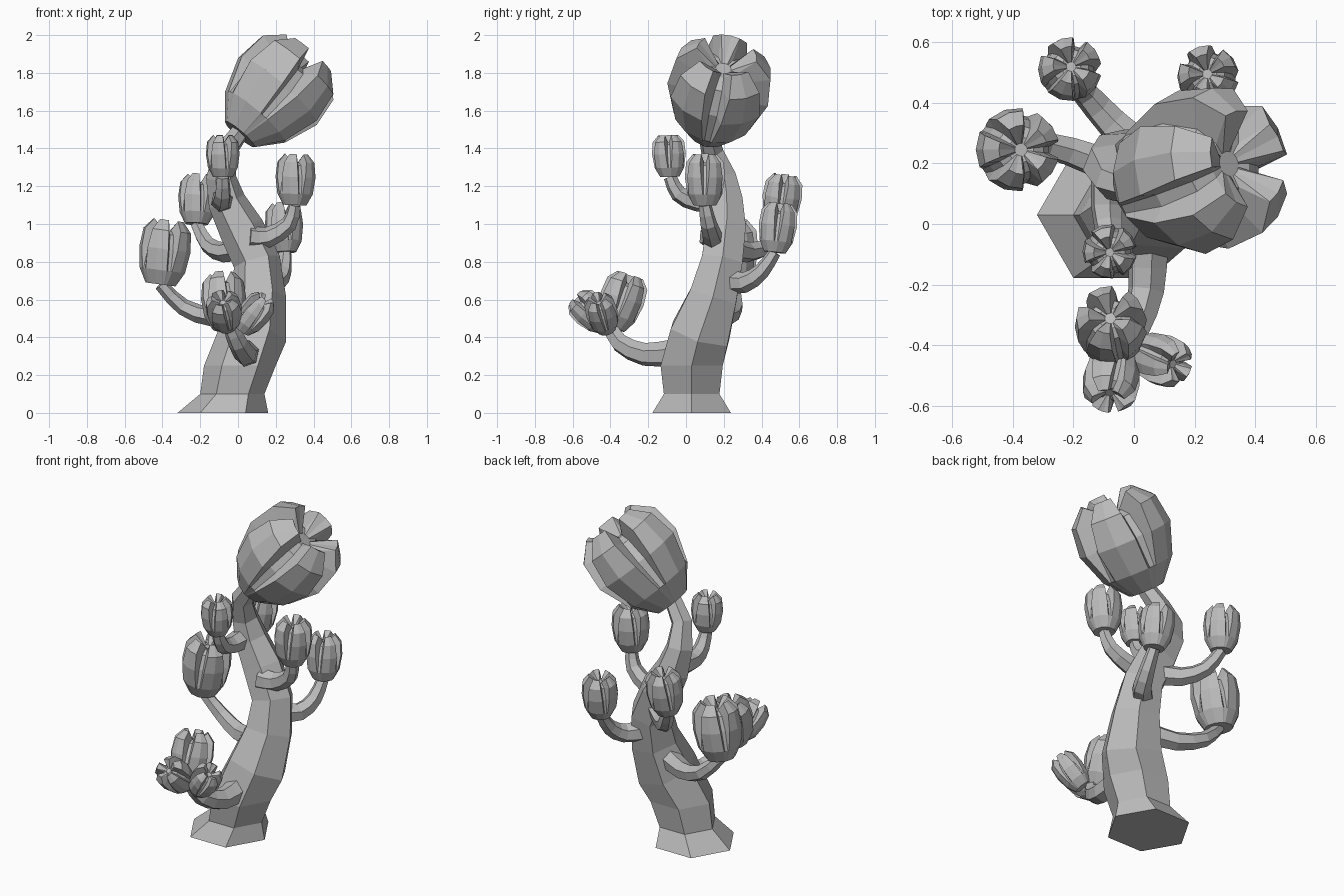
import bpy, bmesh, math
from mathutils import Vector

cube = bpy.data.objects.get("Cube")
if cube:
    bpy.data.objects.remove(cube, do_unlink=True)

GREY = (0.5, 0.5, 0.5, 1)
mat = bpy.data.materials.new("plain grey")
mat.use_nodes = True
mat.diffuse_color = GREY
mat.node_tree.nodes["Principled BSDF"].inputs["Base Color"].default_value = GREY


def skin(name, rings):
    """Join equal rings of points into a closed, flat-shaded mesh."""
    bm = bmesh.new()
    loops = [[bm.verts.new(p) for p in ring] for ring in rings]
    n = len(loops[0])
    for a, b in zip(loops, loops[1:]):
        for i in range(n):
            j = (i + 1) % n
            bm.faces.new((a[i], a[j], b[j], b[i]))
    bm.faces.new(loops[0][::-1])
    bm.faces.new(loops[-1])
    bmesh.ops.recalc_face_normals(bm, faces=bm.faces)
    mesh = bpy.data.meshes.new(name)
    bm.to_mesh(mesh)
    bm.free()
    mesh.materials.append(mat)
    obj = bpy.data.objects.new(name, mesh)
    bpy.context.collection.objects.link(obj)


def across(axis, hint):
    """Two unit directions square to the axis, the first near the hint."""
    u = (hint - axis * hint.dot(axis)).normalized()
    return u, axis.cross(u)


def tube(name, path, radii, level=0, sides=6):
    """Tapered tube along a path; the first few rings can be kept level."""
    pts = [Vector(p) for p in path]
    u = Vector((1, 0, 0)) if level else Vector((0.2, 0.1, 1))
    rings = []
    for k, p in enumerate(pts):
        t = (pts[min(k + 1, len(pts) - 1)] - pts[max(k - 1, 0)]).normalized()
        if k < level:
            t = Vector((0, 0, 1))
        u, v = across(t, u)
        turns = [math.tau * i / sides for i in range(sides)]
        rings.append([p + (u * math.cos(a) + v * math.sin(a)) * radii[k] for a in turns])
    skin(name, rings)


def stem(name, path, thick, thin):
    """Curved branch through four control points."""
    c = [Vector(p) for p in path]
    c = [c[0] * 2 - c[1]] + c + [c[-1] * 2 - c[-2]]
    pts = []
    for a, b, d, e in zip(c, c[1:], c[2:], c[3:]):
        for t in (0, 0.5):
            pts.append(b + (d - a) * t / 2 + (a * 2 - b * 5 + d * 4 - e) * t * t / 2
                       + (b * 3 - a - d * 3 + e) * t ** 3 / 2)
    pts.append(c[-2])
    n = len(pts) - 1
    tube(name, pts, [thick + (thin - thick) * i / n for i in range(n + 1)])


# height, radius, groove radius, groove height, petal half angle, groove floor half angle
BUD = [(0, 0.58, 0.58, 0, 31, 3), (0.22, 0.88, 0.86, 0.22, 29, 4), (0.55, 1, 0.76, 0.55, 25, 6),
       (0.84, 0.93, 0.56, 0.78, 21, 7), (1, 0.59, 0.3, 0.84, 18, 8), (0.83, 0.15, 0.15, 0.83, 20, 8)]


def bud(name, base, tip, radius, lower=(0.58, 0.88)):
    """Closed flower of five petals with grooves between and a hollow top."""
    base, tip = Vector(base), Vector(tip)
    axis = tip - base
    u, v = across(axis.normalized(), Vector((1, 0, 0)))
    rings = []
    for k, (h, r, groove_r, groove_h, half, floor) in enumerate(BUD):
        if k < 2:
            r, groove_r = lower[k], lower[k] * groove_r / r
        ring = []
        for petal in range(5):
            mid = 36 + 72 * petal
            for turn, rr, hh in ((floor - 36, groove_r, groove_h), (-half, r, h), (0, r, h),
                                 (half, r, h), (36 - floor, groove_r, groove_h)):
                a = math.radians(mid + turn)
                ring.append(base + axis * hh + (u * math.cos(a) + v * math.sin(a)) * rr * radius)
        rings.append(ring)
    skin(name, rings)


# Trunk with a flared foot
TRUNK = [(-.08, .03, 0, .24), (-.03, .03, .1, .17), (.01, .03, .25, .19), (.08, .075, .42, .18),
         (.11, .145, .62, .145), (.1, .19, .8, .125), (.02, .21, .97, .12), (-.06, .21, 1.12, .1),
         (-.09, .19, 1.25, .08), (-.07, .14, 1.38, .062), (.02, .11, 1.5, .05)]
tube("trunk", [s[:3] for s in TRUNK], [s[3] for s in TRUNK], level=3)

# Large crowning bud
bud("crown_bud", (.01, .12, 1.475), (.375, .215, 1.895), .275, lower=(0.38, 0.76))

# Side branches, each ending in one bud: path, bud tip, bud radius
BRANCHES = {
    "left_branch": ([(.06, .13, .93), (.16, .14, .93), (.27, .12, 1.0), (.3, .1, 1.1)], (.31, .1, 1.37), .107),
    "back_left_branch": ([(.12, .22, .7), (.2, .31, .69), (.24, .4, .75), (.25, .47, .85)], (.24, .5, 1.11), .102),
    "back_right_branch": ([(.05, .22, .88), (-.07, .33, .85), (-.16, .43, .89), (-.22, .49, 1.0)], (-.205, .525, 1.26), .105),
    "right_branch": ([(.04, .14, .54), (-.13, .21, .51), (-.29, .26, .56), (-.41, .245, .68)], (-.365, .245, 1.02), .138),
    "front_branch": ([(-.08, .19, 1.13), (-.09, .06, 1.12), (-.08, -.04, 1.16), (-.08, -.085, 1.25)], (-.08, -.095, 1.47), .09),
}
for name, (path, tip, radius) in BRANCHES.items():
    stem(name, path, .065, .034)
    bud(name.replace("branch", "bud"), path[-1], tip, radius)

# Low front branch carrying a cluster of three buds
stem("low_front_branch", [(.045, -.06, .32), (.04, -.22, .31), (.0, -.35, .37), (-.04, -.4, .46)], .072, .042)
bud("cluster_tall_bud", (-.07, -.39, .45), (-.08, -.295, .73), .12)
bud("cluster_front_bud", (-.06, -.42, .46), (-.085, -.585, .61), .095)
bud("cluster_side_bud", (.02, -.42, .44), (.15, -.47, .61), .085)
